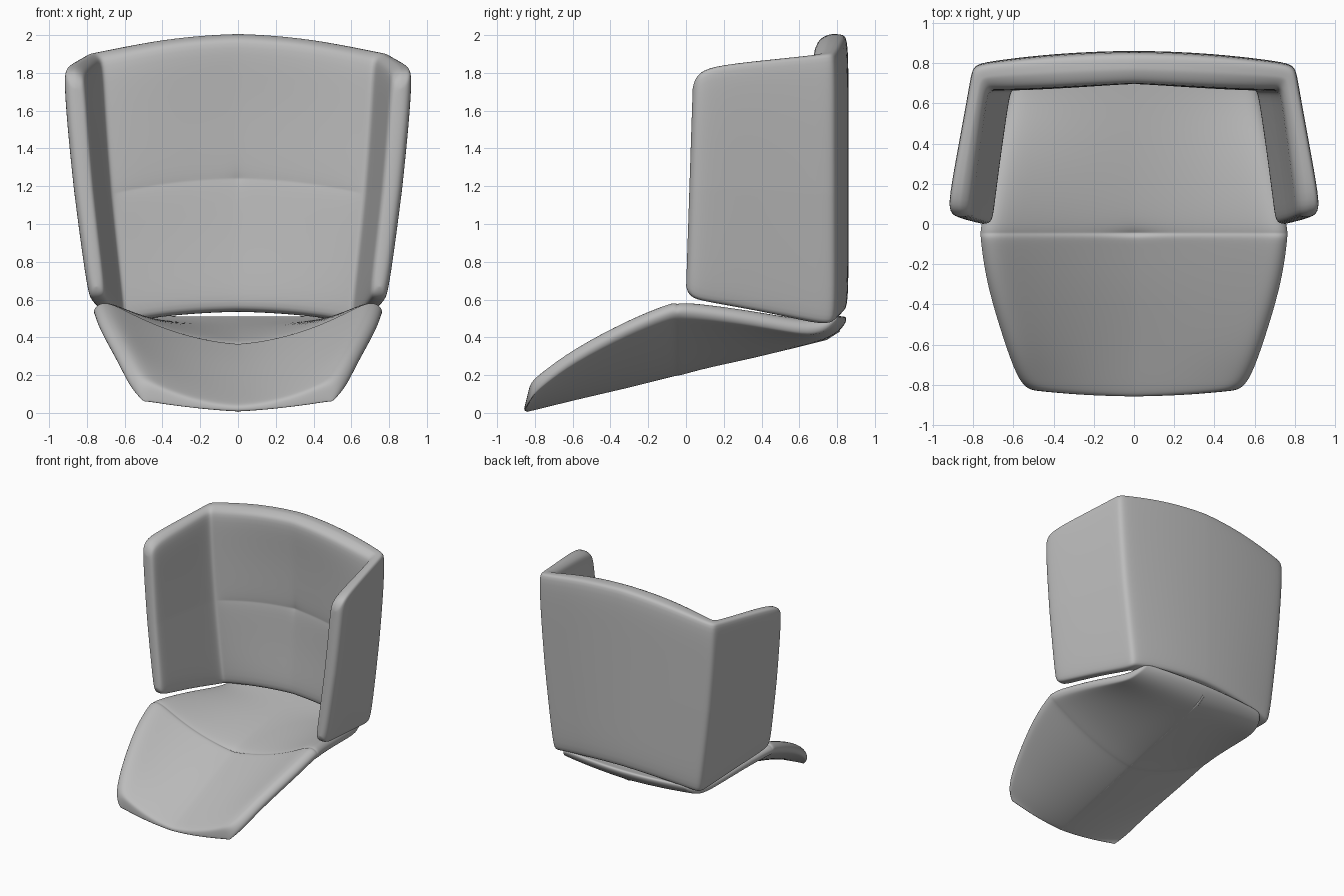
import bpy

cube = bpy.data.objects.get("Cube")
if cube:
    bpy.data.objects.remove(cube, do_unlink=True)

fabric = bpy.data.materials.new("grey_upholstery")
fabric.use_nodes = True
GREY = (0.5, 0.5, 0.5, 1)
fabric.diffuse_color = GREY
fabric.node_tree.nodes["Principled BSDF"].inputs["Base Color"].default_value = GREY


def loft(name, rings):
    """Bridge closed rings into a soft solid; the ends close as ladders of quads."""
    n = len(rings[0])
    verts = [p for ring in rings for p in ring]
    faces = []
    for r in range(len(rings) - 1):
        for i in range(n):
            j = (i + 1) % n
            faces.append((r * n + i, r * n + j, (r + 1) * n + j, (r + 1) * n + i))
    last = (len(rings) - 1) * n
    for i in range(n // 2 - 1):
        cap = (i, n - 1 - i, n - 2 - i, i + 1)
        faces.append(cap)
        faces.append(tuple(last + k for k in reversed(cap)))
    mesh = bpy.data.meshes.new(name)
    mesh.from_pydata(verts, [], faces)
    mesh.materials.append(fabric)
    obj = bpy.data.objects.new(name, mesh)
    bpy.context.collection.objects.link(obj)
    bpy.ops.object.select_all(action="DESELECT")
    obj.select_set(True)
    bpy.context.view_layer.objects.active = obj
    bpy.ops.object.mode_set(mode="EDIT")
    bpy.ops.mesh.select_all(action="SELECT")
    bpy.ops.mesh.normals_make_consistent(inside=False)
    bpy.ops.object.mode_set(mode="OBJECT")
    bpy.ops.object.shade_smooth()
    sub = obj.modifiers.new("soft", "SUBSURF")
    sub.levels = sub.render_levels = 2
    return obj


# Seat: cross-sections from front to back
# (y, half width, top centre z, side crest z, underside centre z)
SEAT = [
    (-.857, .50, .03, .13, .012), (-.845, .54, .045, .175, .005),
    (-.79, .585, .07, .225, .018), (-.6, .645, .15, .35, .065),
    (-.3, .738, .28, .51, .135), (-.1, .765, .355, .588, .185),
    (-.06, .768, .372, .598, .195), (-.045, .768, .374, .598, .198),
    (-.03, .768, .375, .598, .2), (.1, .745, .405, .588, .235),
    (.35, .70, .445, .55, .29), (.6, .645, .475, .50, .35),
    (.74, .62, .495, .50, .385), (.81, .60, .505, .51, .43),
    (.85, .56, .515, .52, .48),
]
SEAM_Y = -.045
half = (.03, .2, .45, .7, .88, .96, 1)
across = [-t for t in reversed(half)] + [0] + list(half)


def seat_ring(y, w, centre, crest, under):
    drop = min(.05, (crest - under) * .5)
    top, bottom = [], []
    for s in across:
        t = abs(s)
        if t <= .9:
            z = centre + (crest - centre) * (t / .9) ** 1.9
        else:
            z = crest - drop * (.3 if t < 1 else 1)
        if y == SEAM_Y:
            z -= .025 if t < .1 else .01
        bow = .03 * t * t if y < -.7 else (-.05 * t * t if y > .7 else 0)
        top.append((s * w, y + bow, z))
        zb = under + (crest - 1.7 * drop - under) * t ** 1.6
        bottom.append((s * w * (1 if t < 1 else .985), y + bow, zb))
    return top + bottom[::-1]


loft("seat", [seat_ring(*row) for row in SEAT])

# Backrest with wings: upright sections from wing tip to centre
# (outer x, outer y, inner x, inner y, bottom z, top z)
BACK = [
    (.895, 0, .84, 0, .67, 1.72), (.925, .03, .81, .01, .61, 1.79),
    (.928, .10, .80, .10, .59, 1.835), (.875, .40, .765, .38, .54, 1.865),
    (.825, .68, .735, .60, .485, 1.89), (.812, .76, .722, .655, .475, 1.9),
    (.795, .79, .70, .665, .475, 1.905), (.74, .808, .66, .66, .485, 1.915),
    (.45, .842, .42, .662, .515, 1.97), (.2, .857, .2, .672, .53, 1.997),
    (.03, .86, .03, .68, .535, 2.005), (0, .86, 0, .68, .535, 2.005),
]
# Section outline: (height fraction, thickness fraction)
outer = [(0, .45), (0, .15), (.02, 0), (.25, 0), (.465, 0), (.48, 0), (.495, 0),
         (.75, 0), (.98, 0), (1, .15), (1, .45)]
inner = [(0, .55), (.005, .85), (.035, 1), (.25, 1), (.465, 1), (.48, 1), (.495, 1),
         (.75, 1), (.955, 1), (.985, .85), (1, .55)]


def back_ring(side, row):
    ox, oy, ix, iy, low, high = row
    ring = []
    for v, a in outer + inner[::-1]:
        z = low + (high - low) * v
        x = ox + (ix - ox) * a
        y = oy + (iy - oy) * a
        taper = 1 - .155 * max(0, (1.85 - z) / 1.3) ** 1.4
        y += .035 * v * max(0, 1 - y / .5)
        if a == 1 and ix < .7:
            # Dished cushion with a stitched seam
            y += .05 * (1 - (ix / .7) ** 2) * (1 - (2 * v - 1) ** 2)
            if v == .48:
                y += .025 if ix < .02 else .01
        ring.append((side * x * taper, y, z))
    return ring


rings = [back_ring(1, row) for row in BACK]
rings += [back_ring(-1, row) for row in reversed(BACK[:-1])]
loft("winged_backrest", rings)

# Seam welt along the underside of the seat
curve = bpy.data.curves.new("underside_welt", "CURVE")
curve.dimensions = "3D"
curve.bevel_depth = .012
curve.bevel_resolution = 2
line = curve.splines.new("POLY")
path = [(row[0], row[4]) for row in SEAT[1:-1]]
line.points.add(len(path) - 1)
for point, (y, z) in zip(line.points, path):
    point.co = (0, y, z + .012, 1)
curve.materials.append(fabric)
welt = bpy.data.objects.new("underside_welt", curve)
bpy.context.collection.objects.link(welt)
